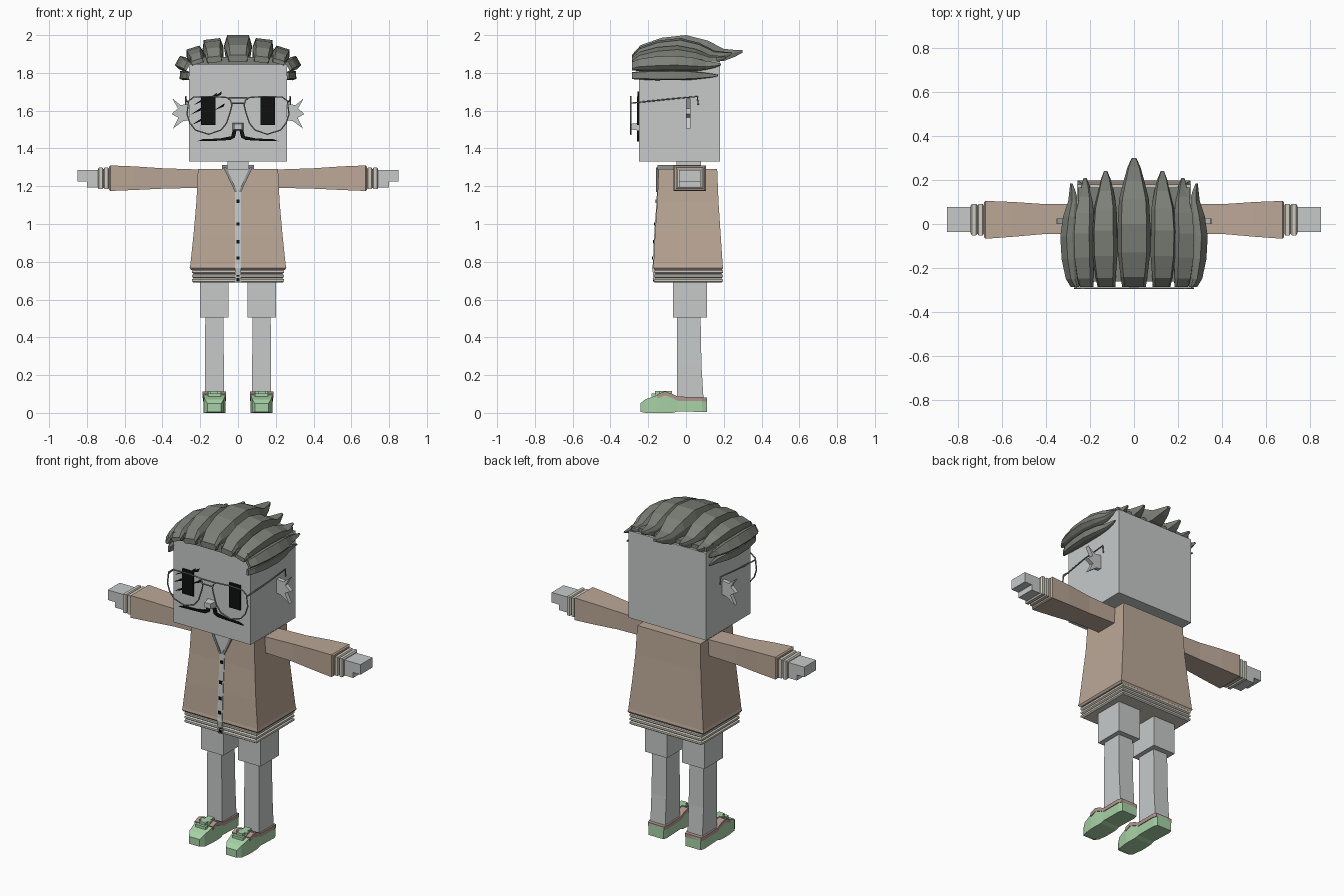
import bpy, bmesh, math
from mathutils import Matrix, Vector

cube = bpy.data.objects.get("Cube")
if cube:
    bpy.data.objects.remove(cube, do_unlink=True)


def material(name, r, g, b):
    m = bpy.data.materials.new(name)
    m.use_nodes = True
    m.diffuse_color = (r, g, b, 1)
    m.node_tree.nodes["Principled BSDF"].inputs["Base Color"].default_value = (r, g, b, 1)
    return m


SKIN = material("pale grey", .57, .59, .59)
COAT = material("warm tan", .50, .39, .31)
KNIT = material("cream", .62, .59, .52)
HAIR = material("olive grey", .20, .215, .185)
INK = material("black", .005, .005, .005)
WIRE = material("steel grey", .28, .29, .29)
GREEN = material("mint green", .39, .64, .38)
TRIM = material("dusty pink", .43, .30, .27)


def loft(name, rings, mat):
    """Skin a closed solid through rings of equal point count."""
    bm = bmesh.new()
    loops = [[bm.verts.new(p) for p in ring] for ring in rings]
    n = len(loops[0])
    for a, b in zip(loops, loops[1:]):
        for i in range(n):
            j = (i + 1) % n
            bm.faces.new((a[i], a[j], b[j], b[i]))
    bm.faces.new(loops[0])
    bm.faces.new(loops[-1])
    bmesh.ops.recalc_face_normals(bm, faces=bm.faces)
    me = bpy.data.meshes.new(name)
    bm.to_mesh(me)
    bm.free()
    me.materials.append(mat)
    ob = bpy.data.objects.new(name, me)
    bpy.context.collection.objects.link(ob)
    return ob


def rect_z(z, hx, y0, y1, cx=0):
    return [(cx - hx, y0, z), (cx + hx, y0, z), (cx + hx, y1, z), (cx - hx, y1, z)]


def rect_x(x, y0, y1, z0, z1):
    return [(x, y0, z0), (x, y1, z0), (x, y1, z1), (x, y0, z1)]


def rect_y(y, cx, hx, z0, z1):
    return [(cx - hx, y, z0), (cx + hx, y, z0), (cx + hx, y, z1), (cx - hx, y, z1)]


def box(name, x, y, z, mat):
    return loft(name, [rect_x(v, *y, *z) for v in x], mat)


def plate(name, pts, y0, y1, mat):
    """Outline in x and z, extruded along y."""
    return loft(name, [[(x, y, z) for x, z in pts] for y in (y0, y1)], mat)


def wire(name, pts, mat, closed=False, radius=.004):
    cu = bpy.data.curves.new(name, 'CURVE')
    cu.dimensions = '3D'
    cu.bevel_depth = radius
    cu.bevel_resolution = 1
    cu.use_fill_caps = True
    sp = cu.splines.new('POLY')
    sp.points.add(len(pts) - 1)
    for p, co in zip(sp.points, pts):
        p.co = (*co, 1)
    sp.use_cyclic_u = closed
    tmp = bpy.data.objects.new(name, cu)
    me = bpy.data.meshes.new_from_object(tmp)
    bpy.data.objects.remove(tmp)
    me.materials.clear()
    me.materials.append(mat)
    ob = bpy.data.objects.new(name, me)
    bpy.context.collection.objects.link(ob)


# Head, neck, nose
box("head", (-.26, .26), (-.25, .18), (1.33, 1.86), SKIN)
box("neck", (-.055, .055), (-.05, .08), (1.27, 1.34), SKIN)
loft("nose", [rect_y(-.25, 0, .028, 1.495, 1.535), rect_y(-.292, 0, .02, 1.5, 1.53)], SKIN)

# Coat body, flared toward the hem
coat = [(.757, .248, -.165, .19), (.768, .256, -.175, .197), (.785, .252, -.172, .194),
        (.95, .235, -.164, .183), (1.12, .22, -.152, .172), (1.29, .212, -.145, .165)]
loft("coat_body", [rect_z(*c) for c in coat], COAT)


def coat_front(z):
    for a, b in zip(coat, coat[1:]):
        if a[0] <= z <= b[0]:
            return a[2] + (b[2] - a[2]) * (z - a[0]) / (b[0] - a[0])
    return coat[0][2] if z < 1 else coat[-1][2]


# Ribbed hem
for i in range(3):
    z = .69 + i * .023
    loft(f"hem_rib_{i}", [rect_z(z, .235, -.16, .188), rect_z(z + .006, .243, -.168, .195),
                          rect_z(z + .017, .243, -.168, .195), rect_z(z + .023, .235, -.16, .188)], KNIT)

# Button strip, buttons, open neckline and collar
loft("button_strip", [rect_z(z, .016, coat_front(z) - .004, coat_front(z) + .03)
                      for z in (.69, .768, .785, .95, 1.12, 1.2)], SKIN)
for i, z in enumerate((1.12, 1.0, .905, .82, .73, .705)):
    y = coat_front(z)
    box(f"button_{i}", (-.009, .009), (y - .009, y), (z - .009, z + .009), INK)
plate("open_neckline", [(-.062, 1.292), (.062, 1.292), (0, 1.17)], -.155, -.14, SKIN)
for s, side in ((1, "left"), (-1, "right")):
    plate(f"{side}_collar_edge", [(s * .062, 1.3), (s * .078, 1.3), (s * .016, 1.17), (s * .004, 1.17)],
          -.159, -.14, WIRE)
    box(f"{side}_collar", (s * .055, s * .085), (-.15, .08), (1.285, 1.312), WIRE)


def strand(name, s, x, z, width, height, roll, tail):
    """Tapered lock of hair running front to back, rolled about its root."""
    rot = Matrix.Rotation(s * roll, 3, 'Y')
    # fraction along length, width, underside, top
    prof = [(0, .72, 0, .25), (.08, .82, 0, .62), (.27, 1, 0, .9), (.49, 1, 0, 1), (.68, .92, 0, .8),
            (.83, .62, .02, .48), (.93, .4, .18, .44), (1, .14, .34, .44)]
    rings = []
    for f, w, b, t in prof:
        y = -.287 + f * (tail + .287)
        hw, lo, hi = w * width, b * height, t * height
        sec = [(-.85 * hw, lo), (.85 * hw, lo), (hw, lo + .6 * (hi - lo)),
               (.78 * hw, hi), (-.78 * hw, hi), (-hw, lo + .6 * (hi - lo))]
        rings.append([rot @ Vector((u, 0, v)) + Vector((s * x, y, z)) for u, v in sec])
    loft(name, rings, HAIR)


# Hair: a scalp slab and swept-back locks
box("scalp", (-.255, .255), (-.262, .165), (1.845, 1.885), HAIR)
strand("crown_lock", 1, 0, 1.86, .074, .14, 0, .30)
for s, side in ((1, "left"), (-1, "right")):
    strand(f"{side}_inner_lock", s, .123, 1.855, .056, .125, .12, .24)
    strand(f"{side}_outer_lock", s, .212, 1.848, .046, .09, .3, .21)
    strand(f"{side}_upper_temple_lock", s, .262, 1.832, .036, .068, 1.05, .185)
    strand(f"{side}_lower_temple_lock", s, .258, 1.785, .026, .05, 1.5, .17)

    # Spiky ear
    ear = [(.255, 1.635), (.305, 1.63), (.348, 1.665), (.318, 1.612), (.352, 1.582),
           (.316, 1.563), (.345, 1.505), (.29, 1.545), (.255, 1.55)]
    plate(f"{side}_ear", [(s * x, z) for x, z in ear], 0, .025, SKIN)

    # Eye and moustache half
    box(f"{side}_eye", (s * .12, s * .195), (-.259, -.25), (1.525, 1.675), INK)
    tash = [(.008, 1.495), (.028, 1.495), (.036, 1.465), (.1, 1.452), (.185, 1.45), (.215, 1.438),
            (.1, 1.441), (.04, 1.445), (.016, 1.458)]
    plate(f"{side}_moustache", [(s * x, z) for x, z in tash], -.259, -.25, INK)

    # Spectacle rim and temple arm
    rim = [(.04, 1.655), (.06, 1.67), (.14, 1.675), (.235, 1.672), (.262, 1.65), (.27, 1.58), (.255, 1.535),
           (.225, 1.497), (.155, 1.475), (.09, 1.497), (.06, 1.535), (.042, 1.59), (.032, 1.63)]
    wire(f"{side}_spectacle_rim", [(s * x, -.292, z) for x, z in rim], WIRE, True)
    wire(f"{side}_spectacle_arm", [(s * .262, -.292, 1.64), (s * .276, -.1, 1.66), (s * .276, .06, 1.675),
                                   (s * .276, .065, 1.63)], WIRE)

    # Sleeve, cuff ribs and hand with thumb side
    sleeve = [(.19, -.045, .09, 1.192, 1.288), (.4, -.045, .09, 1.187, 1.295),
              (.55, -.058, .1, 1.18, 1.305), (.675, -.067, .105, 1.175, 1.31), (.682, -.06, .098, 1.18, 1.303)]
    loft(f"{side}_sleeve", [rect_x(s * a[0], *a[1:]) for a in sleeve], COAT)
    for i in range(2):
        x = .682 + i * .03
        loft(f"{side}_cuff_rib_{i}", [rect_x(s * (x + d), -.044 - e, .084 + e, 1.192 - e, 1.29 + e)
                                      for d, e in ((0, 0), (.006, .008), (.024, .008), (.03, 0))], KNIT)
    box(f"{side}_palm", (s * .7, s * .8), (-.037, .077), (1.192, 1.286), SKIN)
    box(f"{side}_fingers", (s * .8, s * .85), (-.037, .077), (1.225, 1.286), SKIN)

    # Shorts leg and lower leg
    c = s * .125
    box(f"{side}_shorts", (c - .075, c + .075), (-.07, .11), (.505, .7), SKIN)
    loft(f"{side}_leg", [rect_z(.07, .05, -.048, .093, c), rect_z(.25, .05, -.048, .082, c),
                         rect_z(.52, .048, -.048, .077, c)], SKIN)

    # Shoe: green body, pink edging, two lace bars
    shoe = [(-.242, .036, .006, .05), (-.215, .05, 0, .072), (-.15, .058, 0, .094), (-.11, .058, 0, .108),
            (-.07, .056, 0, .094), (-.045, .055, .008, .08), (.085, .057, .005, .078), (.11, .05, .005, .075)]
    loft(f"{side}_shoe", [rect_y(y, c, w, lo, hi) for y, w, lo, hi in shoe], GREEN)
    loft(f"{side}_shoe_edging", [rect_y(y, c, w + .004, hi - .016, hi + .006) for y, w, lo, hi in shoe[2:]], TRIM)
    for i, (y, z) in enumerate(((-.17, .098), (-.13, .113))):
        box(f"{side}_lace_{i}", (c - .035, c + .035), (y - .012, y + .012), (z - .012, z + .004), GREEN)
    box(f"{side}_toe_tongue", (c - .02, c + .02), (-.165, -.075), (.085, .117), GREEN)

# Spectacle bridge
for i, (z, w) in enumerate(((1.668, .05), (1.64, .034))):
    wire(f"spectacle_bridge_{i}", [(-w, -.292, z), (w, -.292, z)], WIRE)

# Scratch marks across the right eye
for i, (x, z) in enumerate(((-.245, 1.525), (-.25, 1.58), (-.235, 1.63), (-.145, 1.662), (-.13, 1.6), (-.17, 1.655))):
    plate(f"eye_scratch_{i}", [(x, z), (x + .06, z + .04), (x + .055, z + .022)], -.258, -.25, INK)
